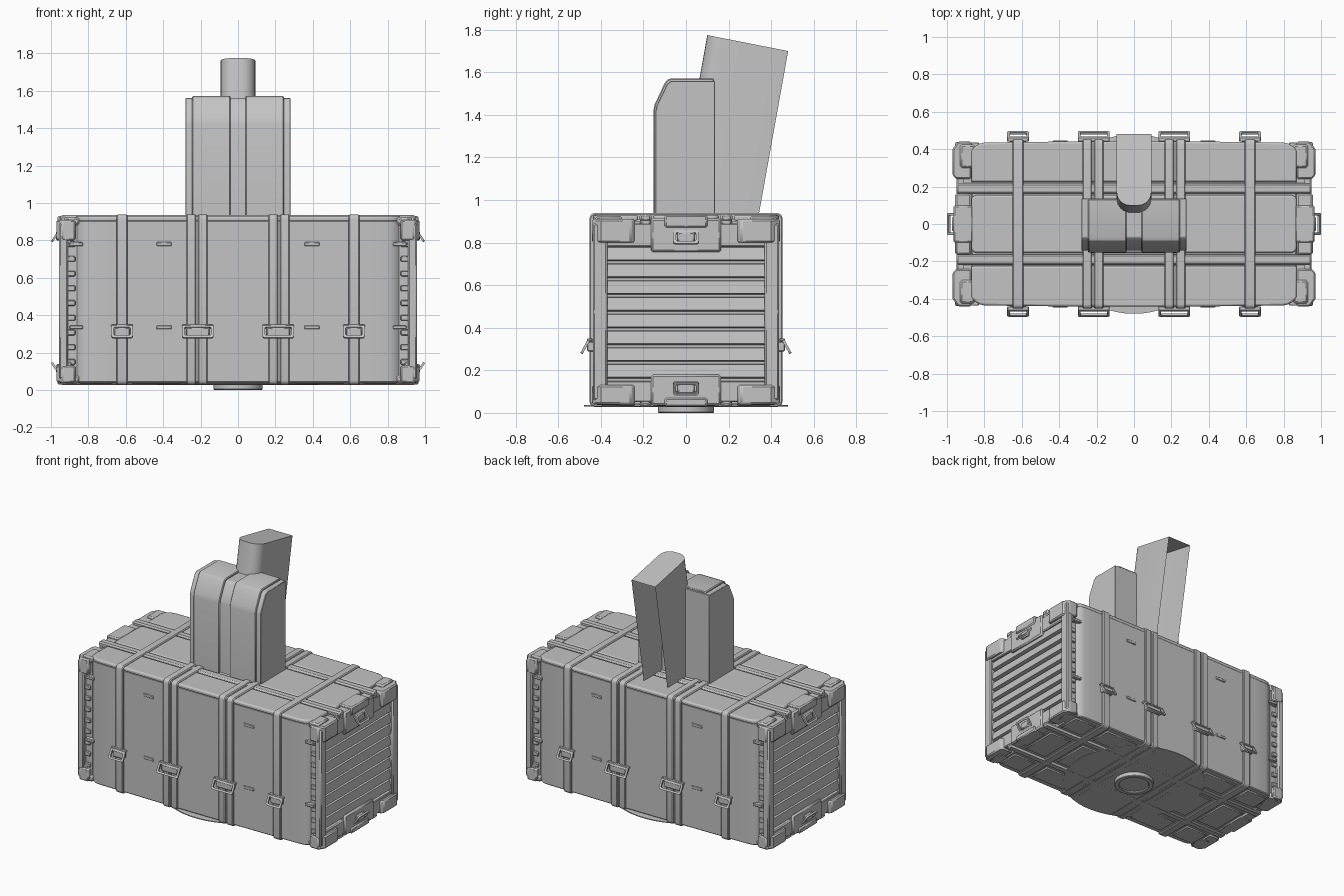
import bpy, bmesh, math
from mathutils import Matrix

if "Cube" in bpy.data.objects:
    bpy.data.objects.remove(bpy.data.objects["Cube"])

grey = bpy.data.materials.new("plain_grey")
grey.diffuse_color = (0.55, 0.55, 0.55, 1)
grey.use_nodes = True
grey.node_tree.nodes["Principled BSDF"].inputs["Base Color"].default_value = grey.diffuse_color
MAP = {'x': lambda u, v, w: (w, u, v),
       'y': lambda u, v, w: (u, w, v),
       'z': lambda u, v, w: (u, v, w)}


def finish(name, bm, bevel=0.0, matrix=None, segments=1):
    bmesh.ops.recalc_face_normals(bm, faces=bm.faces)
    if matrix:
        bm.transform(matrix)
    me = bpy.data.meshes.new(name)
    bm.to_mesh(me)
    bm.free()
    me.materials.append(grey)
    ob = bpy.data.objects.new(name, me)
    bpy.context.collection.objects.link(ob)
    if bevel:
        m = ob.modifiers.new("bevel", 'BEVEL')
        m.width, m.segments, m.limit_method = bevel, segments, 'ANGLE'
        m.angle_limit = math.radians(40)
    bpy.ops.object.select_all(action='DESELECT')
    ob.select_set(True)
    bpy.context.view_layer.objects.active = ob
    bpy.ops.object.shade_smooth_by_angle(angle=math.radians(30))
    return ob


def prism(name, pts, axis, a, b, bevel=0.0, matrix=None, segments=1):
    """Extrude a closed 2D profile along an axis."""
    bm = bmesh.new()
    lo = [bm.verts.new(MAP[axis](u, v, a)) for u, v in pts]
    hi = [bm.verts.new(MAP[axis](u, v, b)) for u, v in pts]
    n = len(pts)
    bm.faces.new(lo)
    bm.faces.new(hi)
    for i in range(n):
        j = (i + 1) % n
        bm.faces.new((lo[i], lo[j], hi[j], hi[i]))
    return finish(name, bm, bevel, matrix, segments)


def ring(name, outer, inner, axis, a, b, bevel=0.0, matrix=None):
    """Closed band between two 2D loops, extruded along an axis."""
    bm = bmesh.new()
    L = [[bm.verts.new(MAP[axis](u, v, w)) for u, v in loop]
         for loop, w in ((outer, a), (outer, b), (inner, b), (inner, a))]
    n = len(outer)
    for k in range(4):
        for i in range(n):
            j = (i + 1) % n
            p, q = L[k], L[(k + 1) % 4]
            bm.faces.new((p[i], p[j], q[j], q[i]))
    return finish(name, bm, bevel, matrix)


def rect(u0, u1, v0, v1):
    return [(u0, v0), (u1, v0), (u1, v1), (u0, v1)]


def box(name, x0, x1, y0, y1, z0, z1, bevel=0.0):
    return prism(name, rect(x0, x1, y0, y1), 'z', z0, z1, bevel)


def circle(r, n=48):
    return [(r * math.cos(2 * math.pi * i / n), r * math.sin(2 * math.pi * i / n)) for i in range(n)]


def round_rect(u0, u1, v0, v1, r):
    pts = []
    for k, (cu, cv) in enumerate(((u1 - r, v1 - r), (u0 + r, v1 - r), (u0 + r, v0 + r), (u1 - r, v0 + r))):
        for i in range(5):
            a = math.pi / 2 * (k + i / 4)
            pts.append((cu + r * math.cos(a), cv + r * math.sin(a)))
    return pts


def bow(x):
    """Gently bulged long side of the case, rounded near its ends."""
    x = abs(x)
    return 0.442 - 0.008 * (x / 0.87) ** 2 - 0.04 * max(0, (x - 0.8) / 0.07) ** 2


XS = [-0.87, -0.86, -0.845, -0.825, -0.8] + [i * 0.1 for i in range(-7, 8)] + [0.8, 0.825, 0.845, 0.86, 0.87]

# Case body with three raised top pads
prism("case_body", [(x, -bow(x)) for x in XS] + [(x, bow(x)) for x in reversed(XS)], 'z', 0.04, 0.908, 0.006)
for s in (-1, 1):
    prism("outer_top_pad", [(x, s * bow(x)) for x in XS] + [(0.87, s * 0.225), (-0.87, s * 0.225)],
          'z', 0.9, 0.93, 0.01, None, 2)
prism("middle_top_pad", round_rect(-0.87, 0.87, -0.155, 0.155, 0.03), 'z', 0.9, 0.93, 0.01, None, 2)

# Long straps on the top and bottom
for s in (-1, 1):
    for z0, z1 in ((0.9, 0.935), (0.028, 0.05)):
        box("long_strap", -0.95, 0.95, s * 0.19 - 0.028, s * 0.19 + 0.028, z0, z1, 0.01)

# Straps wrapped around the case, with buckles front and back
for sx in (-1, 1):
    for cx, w in ((0.62, 0.058), (0.188, 0.052), (0.25, 0.052)):
        x = sx * cx
        ring("wrap_strap", round_rect(-0.453, 0.453, 0.028, 0.939, 0.025),
             round_rect(-0.425, 0.425, 0.05, 0.9, 0.015), 'x', x - w / 2, x + w / 2, 0.006)
    for cx, hw in ((0.62, 0.058), (0.215, 0.085)):
        for sy in (-1, 1):
            m = Matrix.Translation((sx * cx, sy * 0.473, 0.312)) @ Matrix.Rotation(sy * 0.5, 4, 'X')
            ring("buckle_loop", round_rect(-hw, hw, -0.038, 0.038, 0.012),
                 round_rect(-hw + 0.014, hw - 0.014, -0.024, 0.024, 0.006), 'y', -0.006, 0.006, 0, m)
            box("buckle_base", sx * cx - hw * 0.75, sx * cx + hw * 0.75, sy * 0.43, sy * 0.466, 0.288, 0.336, 0.006)
            box("buckle_top_bar", sx * cx - hw, sx * cx + hw, sy * 0.44, sy * 0.464, 0.336, 0.35, 0.004)

# Small brackets on the long sides
for sx in (-1, 1):
    for sy in (-1, 1):
        for z in (0.335, 0.78):
            box("side_bracket", sx * 0.395 - 0.04, sx * 0.395 + 0.04, sy * 0.42, sy * 0.447, z - 0.01, z + 0.01, 0.003)
            box("edge_bracket", sx * 0.83, sx * 0.9, sy * 0.4, sy * 0.437, z - 0.01, z + 0.01, 0.003)

# Ends: louvred panel inside a frame with corner lugs, tongues and clasps
SLATS, Z0, Z1 = 8, 0.15, 0.78
pitch = (Z1 - Z0) / SLATS
for s in (-1, 1):
    box("end_core", s * 0.86, s * 0.915, -0.41, 0.41, 0.06, 0.9)
    saw = [(s * 0.9, Z0)]
    for i in range(SLATS):
        z = Z0 + i * pitch
        saw += [(s * 0.918, z), (s * 0.918, z + 0.012), (s * 0.945, z + 0.018), (s * 0.935, z + pitch - 0.002)]
    saw.append((s * 0.9, Z1))
    prism("louvre_panel", saw, 'y', -0.375, 0.375)
    for sy in (-1, 1):
        box("end_post", s * 0.91, s * 0.958, sy * 0.37, sy * 0.438, 0.06, 0.89, 0.008)
        for i in range(SLATS + 1):
            z = Z0 + i * pitch
            box("edge_tooth", s * 0.87, s * 0.912, sy * 0.4, sy * 0.425, z - 0.015, z + 0.015, 0.004)
        for z0, z1 in ((0.8, 0.91), (0.04, 0.13)):
            prism("corner_lug", [(s * 0.87, sy * 0.24), (s * 0.95, sy * 0.24), (s * 0.97, sy * 0.26),
                                 (s * 0.97, sy * 0.4), (s * 0.94, sy * 0.442), (s * 0.87, sy * 0.442)],
                  'z', z0, z1, 0.008)
        for z0, z1 in ((0.88, 0.925), (0.036, 0.08)):
            box("corner_cap", s * 0.85, s * 0.93, sy * 0.3, sy * 0.425, z0, z1, 0.01)
            box("tongue_cheek", s * 0.86, s * 0.945, sy * 0.165, sy * 0.215, z0, z1, 0.008)
    for z0, z1 in ((0.78, 0.89), (0.05, 0.15)):
        box("end_rail", s * 0.89, s * 0.948, -0.43, 0.43, z0, z1, 0.006)
    for top in (True, False):
        z0, z1, zc = (0.755, 0.915, 0.825) if top else (0.035, 0.18, 0.115)
        box("end_tongue", s * 0.87, s * 0.957, -0.165, 0.165, z0, z1, 0.01)
        zr = (0.87, 0.93) if top else (0.03, 0.07)
        box("tongue_ridge", s * 0.86, s * 0.966, -0.1, 0.1, zr[0], zr[1], 0.008)
        m = Matrix.Translation((s * 0.9735, 0, zc)) @ Matrix.Rotation((-s if top else s) * 0.6, 4, 'Y')
        ring("end_clasp", round_rect(-0.06, 0.06, -0.038, 0.038, 0.012),
             round_rect(-0.046, 0.046, -0.024, 0.024, 0.006), 'x', -0.006, 0.006, 0, m)
        box("clasp_base", s * 0.95, s * 0.972, -0.04, 0.04, zc - 0.025, zc + 0.025, 0.006)

# Underside panels, turntable disc and foot
for sx in (-1, 1):
    for x0, x1 in ((0.3, 0.57), (0.67, 0.85)):
        for y0, y1 in ((-0.4, -0.24), (-0.14, 0.14), (0.24, 0.4)):
            box("underside_panel", sx * x0, sx * x1, y0, y1, 0.032, 0.05, 0.006)
prism("turntable_disc", circle(0.48, 64), 'z', 0.03, 0.036)
ring("foot_ring", circle(0.132), circle(0.1), 'z', 0.0, 0.034, 0.004)
prism("foot_floor", circle(0.102), 'z', 0.012, 0.034)

# Tower box with two padded halves
tower = [(-0.153, 0.9), (-0.153, 1.42), (-0.147, 1.45), (-0.1, 1.55), (-0.088, 1.565), (-0.07, 1.572),
         (0.132, 1.572), (0.132, 0.9)]
inner = [(-0.143, 0.9), (-0.143, 1.42), (-0.137, 1.446), (-0.09, 1.543), (-0.07, 1.56), (0.136, 1.56), (0.136, 0.9)]
prism("tower_core", inner, 'x', -0.28, 0.28, 0.003)
for s in (-1, 1):
    prism("tower_pad", tower, 'x', s * 0.04, s * 0.245, 0.005)

# Leaning funnel: rounded front, open back, slanted cap
hw = 0.093
arch = [(-hw, 1.0)] + [(-hw, 0.19)]
arch += [(-hw + 0.07 - 0.07 * math.cos(a), 0.19 * (1 - math.sin(a)))
         for a in (math.pi / 2 * i / 6 for i in range(1, 7))]
arch += [(-x, t) for x, t in reversed(arch)]
bm = bmesh.new()
low = [bm.verts.new((x, -0.053 + 0.393 * t, 0.92)) for x, t in arch]
high = [bm.verts.new((x, 0.1 + 0.38 * t, 1.775 - 0.075 * t)) for x, t in arch]
for i in range(len(arch) - 1):
    bm.faces.new((low[i], low[i + 1], high[i + 1], high[i]))
bm.faces.new(high)
finish("funnel", bm)
